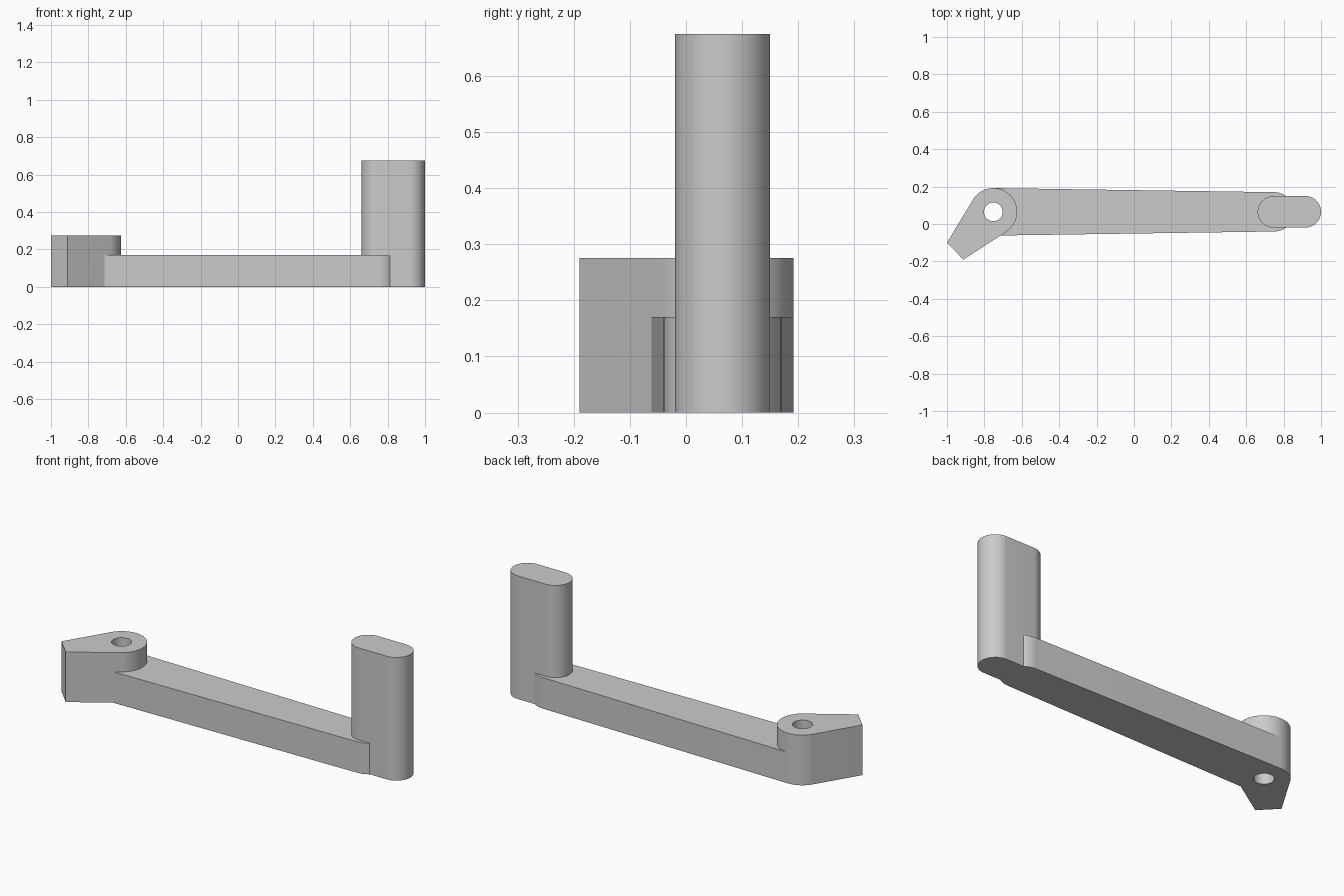
import bpy
import bmesh
from math import acos, atan2, cos, sin, pi, radians
from mathutils import Vector

cube = bpy.data.objects.get("Cube")
if cube:
    bpy.data.objects.remove(cube, do_unlink=True)

grey = bpy.data.materials.new("plain grey")
grey.use_nodes = True
colour = (0.6, 0.6, 0.6, 1)
grey.diffuse_color = colour
grey.node_tree.nodes["Principled BSDF"].inputs["Base Color"].default_value = colour


def arc(centre, radius, start, end, steps=32):
    """Points along an arc, counter-clockwise from start to end."""
    angles = [start + (end - start) * i / steps for i in range(steps + 1)]
    return [centre + radius * Vector((cos(a), sin(a))) for a in angles]


def tangent_angle(centre, radius, point, side):
    """Angle on the circle where a line from the point touches it."""
    d = point - centre
    return atan2(d.y, d.x) + side * acos(radius / d.length)


def prism(name, outline, bottom, top):
    """Upright solid with the given outline."""
    bm = bmesh.new()
    face = bm.faces.new([bm.verts.new((p.x, p.y, bottom)) for p in outline])
    side = bmesh.ops.extrude_face_region(bm, geom=[face])["geom"]
    verts = [v for v in side if isinstance(v, bmesh.types.BMVert)]
    bmesh.ops.translate(bm, verts=verts, vec=(0, 0, top - bottom))
    bmesh.ops.recalc_face_normals(bm, faces=bm.faces)
    mesh = bpy.data.meshes.new(name)
    bm.to_mesh(mesh)
    bm.free()
    mesh.materials.append(grey)
    obj = bpy.data.objects.new(name, mesh)
    bpy.context.collection.objects.link(obj)
    return obj


pivot = Vector((-0.752, 0.065))
hub_radius = 0.127

# Hub: round boss tapering to a blunt pointer
tip_back, tip_front = Vector((-1, -0.1)), Vector((-0.912, -0.19))
start = tangent_angle(pivot, hub_radius, tip_front, 1)
end = tangent_angle(pivot, hub_radius, tip_back, -1)
hub = prism("pivot_hub", arc(pivot, hub_radius, start, end % (2 * pi), 48)
            + [tip_back, tip_front], 0, 0.275)

# Arm: tapered bar, tangent to the hub, with a round far end
arm_end, end_radius = Vector((0.75, 0.065)), 0.105
lean = acos((hub_radius - end_radius) / (arm_end - pivot).length)
ends = [pivot + hub_radius * Vector((cos(lean), s * sin(lean))) for s in (1, -1)]
arm = prism("arm", arc(arm_end, end_radius, -lean, lean) + ends, 0, 0.17)

# Handle: upright grip with a rounded-slot section
grip = 0.0845
handle = prism("handle",
               arc(Vector((0.9155, 0.065)), grip, -pi / 2, pi / 2)
               + arc(Vector((0.7455, 0.065)), grip, pi / 2, 3 * pi / 2),
               0, 0.675)

# Pivot hole
hole = prism("hole_cutter", arc(pivot, 0.05, 0, 2 * pi, 48)[:-1], -0.1, 0.4)
hole.hide_render = True

# Join everything into one solid lever
bpy.ops.object.select_all(action="DESELECT")
bpy.context.view_layer.objects.active = hub
hub.select_set(True)
for part, operation in ((arm, "UNION"), (handle, "UNION"), (hole, "DIFFERENCE")):
    mod = hub.modifiers.new(part.name, "BOOLEAN")
    mod.operation = operation
    mod.solver = "EXACT"
    mod.object = part
    bpy.ops.object.modifier_apply(modifier=mod.name)
    bpy.data.objects.remove(part, do_unlink=True)
hub.name = "crank_lever"
bpy.ops.object.shade_smooth_by_angle(angle=radians(30))
